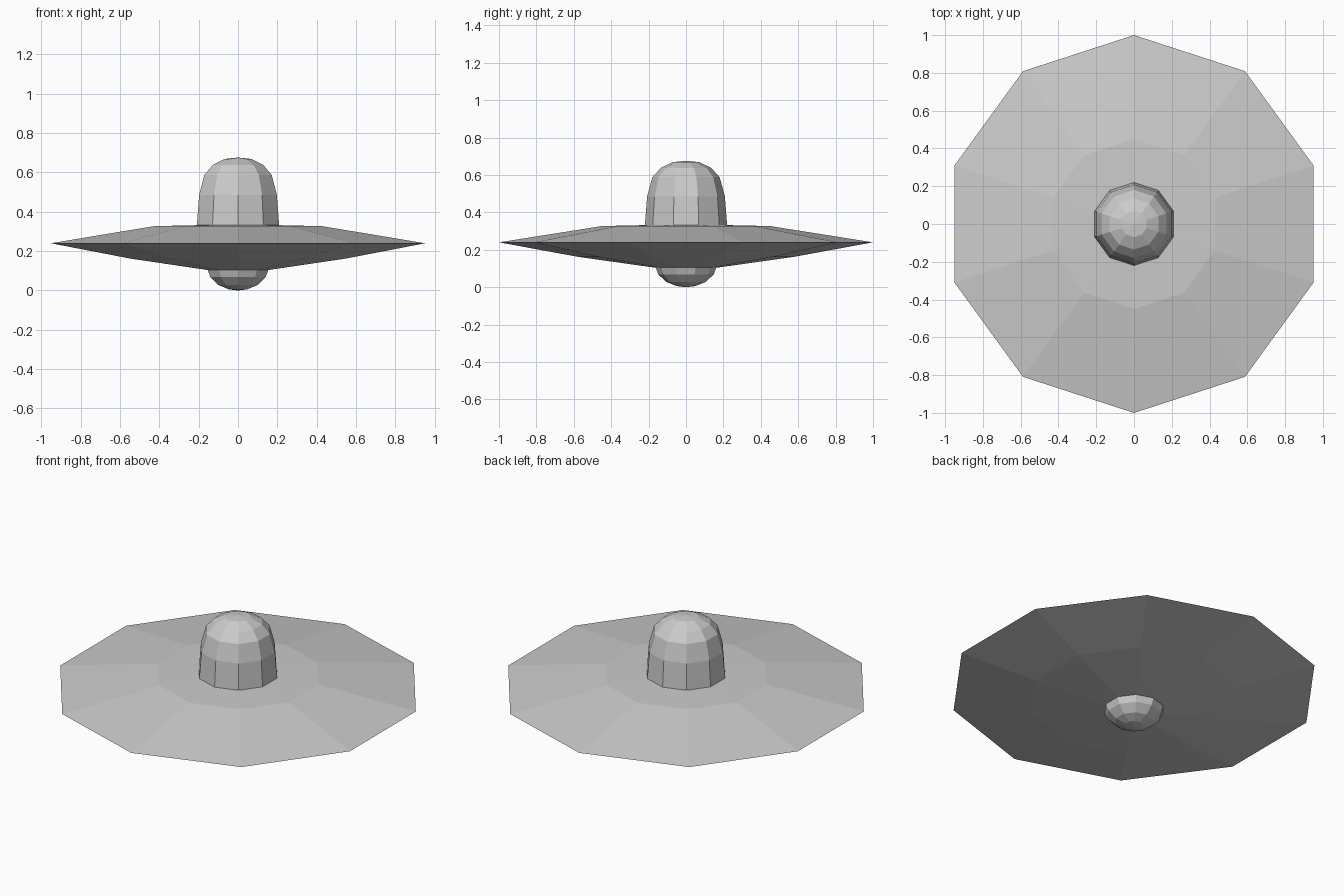
import bpy, bmesh
from math import cos, sin, radians

if "Cube" in bpy.data.objects:
    bpy.data.objects.remove(bpy.data.objects["Cube"])

SIDES = 10


def lathe(name, profile):
    """Revolve (radius, z) points, bottom to top, into a faceted ten-sided body."""
    bm = bmesh.new()
    rings = []
    for r, z in profile:
        if r == 0:
            rings.append([bm.verts.new((0, 0, z))] * SIDES)
        else:
            angles = [radians(18 + 360 * i / SIDES) for i in range(SIDES)]
            rings.append([bm.verts.new((r * cos(a), r * sin(a), z)) for a in angles])
    for low, high in zip(rings, rings[1:]):
        for i in range(SIDES):
            j = (i + 1) % SIDES
            corners = dict.fromkeys((low[i], low[j], high[j], high[i]))
            bm.faces.new(list(corners))
    # close open ends
    bmesh.ops.holes_fill(bm, edges=bm.edges[:], sides=SIDES)
    bmesh.ops.recalc_face_normals(bm, faces=bm.faces[:])
    mesh = bpy.data.meshes.new(name)
    bm.to_mesh(mesh)
    bm.free()
    obj = bpy.data.objects.new(name, mesh)
    bpy.context.collection.objects.link(obj)
    return obj


# Wide disc with a sharp rim
lathe("saucer_disc", [(0.17, 0.105), (0.575, 0.162), (1.0, 0.24),
                      (0.45, 0.327), (0.22, 0.332)])

# Tall rounded dome on top
lathe("top_dome", [(0.22, 0.33), (0.208, 0.485), (0.18, 0.588),
                   (0.135, 0.638), (0.07, 0.669), (0, 0.676)])

# Small rounded pod underneath
lathe("bottom_pod", [(0, 0), (0.05, 0.006), (0.105, 0.028),
                     (0.148, 0.068), (0.166, 0.115)])
